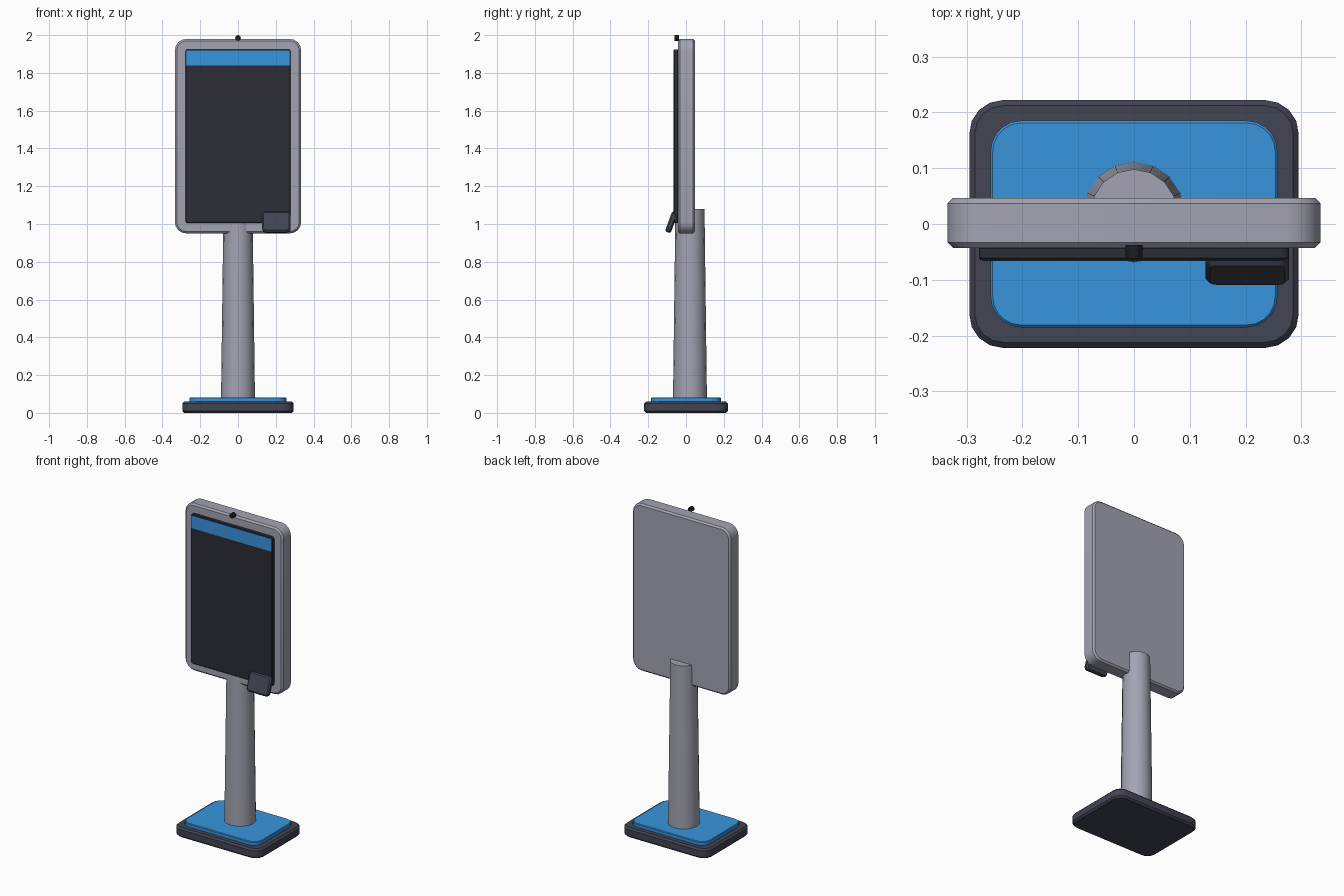
import bpy, bmesh, math
from mathutils import Matrix, Vector

cube = bpy.data.objects.get("Cube")
if cube:
    bpy.data.objects.remove(cube, do_unlink=True)


def material(name, rgb):
    mat = bpy.data.materials.new(name)
    mat.use_nodes = True
    mat.diffuse_color = (*rgb, 1)
    bsdf = mat.node_tree.nodes["Principled BSDF"]
    bsdf.inputs["Base Color"].default_value = (*rgb, 1)
    bsdf.inputs["Roughness"].default_value = 0.5
    return mat


SILVER = material("silver", (0.37, 0.37, 0.45))
CHARCOAL = material("charcoal", (0.055, 0.058, 0.085))
GLASS = material("dark_glass", (0.025, 0.027, 0.038))
BLACK = material("black", (0.012, 0.012, 0.015))
BLUE = material("blue", (0.04, 0.30, 0.73))


def finish(name, bm, mat, matrix):
    bmesh.ops.recalc_face_normals(bm, faces=bm.faces)
    mesh = bpy.data.meshes.new(name)
    bm.to_mesh(mesh)
    bm.free()
    mesh.materials.append(mat)
    obj = bpy.data.objects.new(name, mesh)
    bpy.context.collection.objects.link(obj)
    obj.matrix_world = matrix
    bpy.ops.object.select_all(action='DESELECT')
    obj.select_set(True)
    bpy.context.view_layer.objects.active = obj
    bpy.ops.object.shade_smooth_by_angle(angle=math.radians(26))
    return obj


def rounded_slab(name, width, height, depth, radius, rim, mat, matrix, steps=4):
    """Rounded rectangle in local xy, extruded along z about its centre, with chamfered rims."""
    bm = bmesh.new()
    cx, cy = width / 2 - radius, height / 2 - radius
    ring = []
    for quarter, (sx, sy) in enumerate([(1, 1), (-1, 1), (-1, -1), (1, -1)]):
        for i in range(steps + 1):
            a = math.pi / 2 * (quarter + i / steps)
            ring.append(bm.verts.new((sx * cx + radius * math.cos(a),
                                      sy * cy + radius * math.sin(a), -depth / 2)))
    bottom = bm.faces.new(ring)
    top = bmesh.ops.extrude_face_region(bm, geom=[bottom], use_keep_orig=True)
    bmesh.ops.translate(bm, vec=(0, 0, depth),
                        verts=[v for v in top["geom"] if isinstance(v, bmesh.types.BMVert)])
    rims = [e for e in bm.edges if abs(e.verts[0].co.z - e.verts[1].co.z) < depth / 2]
    if rim:
        bmesh.ops.bevel(bm, geom=rims, offset=rim, segments=1, affect='EDGES')
    return finish(name, bm, mat, matrix)


def cone(name, r1, r2, depth, sides, mat, matrix):
    bm = bmesh.new()
    bmesh.ops.create_cone(bm, cap_ends=True, segments=sides,
                          radius1=r1, radius2=r2, depth=depth)
    return finish(name, bm, mat, matrix)


def at(x, y, z, tilt=0):
    return Matrix.Translation((x, y, z)) @ Matrix.Rotation(math.radians(tilt), 4, 'X')


# Base plate and coloured mat
rounded_slab("base", 0.59, 0.444, 0.06, 0.06, 0.01, CHARCOAL, at(0, 0, 0.03))
rounded_slab("base_mat", 0.514, 0.37, 0.03, 0.055, 0.004, BLUE, at(0, 0, 0.067), steps=5)

# Tapered column
cone("column", 0.09, 0.077, 1.02, 16, SILVER, at(0, 0.021, 0.57))

# Upright display housing with screen and header strip
rounded_slab("housing", 0.668, 1.03, 0.09, 0.06, 0.01, SILVER, at(0, 0.002, 1.465, 90))
rounded_slab("screen", 0.556, 0.92, 0.025, 0.014, 0.004, GLASS, at(0, -0.0525, 1.465, 90))
rounded_slab("header_strip", 0.55, 0.078, 0.008, 0.003, 0, BLUE, at(0, -0.0625, 1.879, 90), steps=1)

# Camera on the top edge
cone("camera", 0.015, 0.015, 0.024, 12, BLACK, at(0, -0.05, 1.985, 90))

# Tilted scanner at the lower corner
rounded_slab("scanner", 0.15, 0.115, 0.032, 0.02, 0.008, CHARCOAL, at(0.203, -0.077, 1.01, 70))
